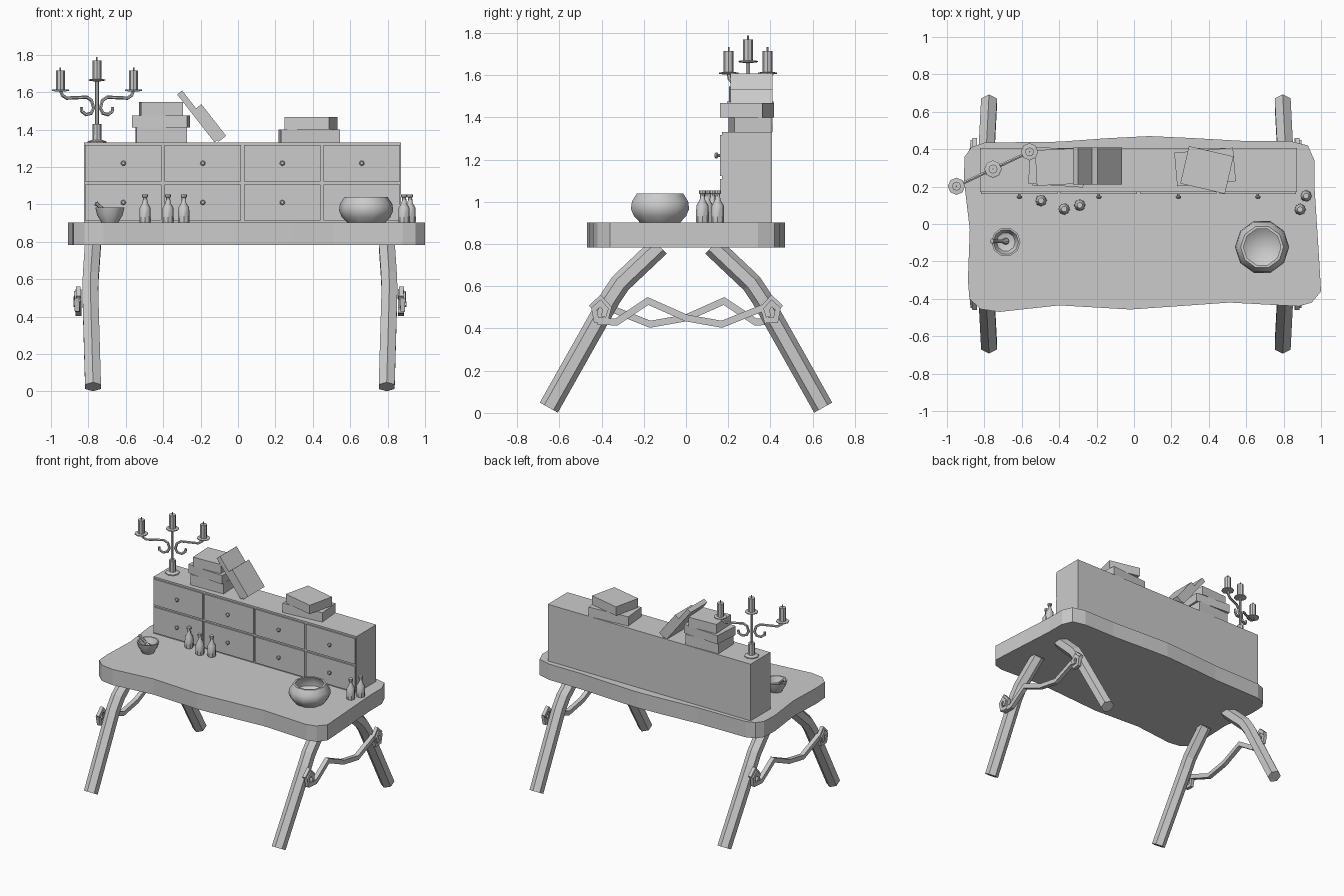
import bpy, bmesh, math
from mathutils import Vector, Matrix

cube = bpy.data.objects.get("Cube")
if cube:
    bpy.data.objects.remove(cube, do_unlink=True)

grey = bpy.data.materials.new("plain_grey")
grey.use_nodes = True
grey.diffuse_color = (0.6, 0.6, 0.6, 1)
grey.node_tree.nodes["Principled BSDF"].inputs["Base Color"].default_value = (0.6, 0.6, 0.6, 1)


def add_mesh(name, bm, smooth=False):
    bmesh.ops.recalc_face_normals(bm, faces=bm.faces)
    mesh = bpy.data.meshes.new(name)
    bm.to_mesh(mesh)
    bm.free()
    mesh.materials.append(grey)
    obj = bpy.data.objects.new(name, mesh)
    bpy.context.collection.objects.link(obj)
    if smooth:
        bpy.ops.object.select_all(action="DESELECT")
        obj.select_set(True)
        bpy.context.view_layer.objects.active = obj
        bpy.ops.object.shade_smooth_by_angle(angle=math.radians(40))
    return obj


def box(name, center, size, turn=0, tilt=0):
    bm = bmesh.new()
    place = (Matrix.Translation(center) @ Matrix.Rotation(math.radians(turn), 4, "Z")
             @ Matrix.Rotation(math.radians(tilt), 4, "Y") @ Matrix.Diagonal((*size, 1)))
    bmesh.ops.create_cube(bm, size=1, matrix=place)
    return add_mesh(name, bm)


def lathe(name, profile, place, sides=10, smooth=True):
    """Spin a (radius, height) profile round its axis; place is a point or a matrix."""
    bm = bmesh.new()
    verts = [bm.verts.new((r, 0, z)) for r, z in profile]
    edges = [bm.edges.new(pair) for pair in zip(verts, verts[1:])]
    bmesh.ops.spin(bm, geom=verts + edges, cent=(0, 0, 0), axis=(0, 0, 1),
                   angle=math.tau, steps=sides, use_duplicate=False)
    bmesh.ops.remove_doubles(bm, verts=bm.verts, dist=0.0005)
    matrix = place if isinstance(place, Matrix) else Matrix.Translation(place)
    bm.transform(matrix)
    return add_mesh(name, bm, smooth)


def tube(name, points, radius, sides=6, side_axis=(1, 0, 0)):
    """Sweep a polygon along a planar path with mitred corners."""
    bm = bmesh.new()
    pts = [Vector(p) for p in points]
    side = Vector(side_axis).normalized()
    rings = []
    for i, p in enumerate(pts):
        before = (p - pts[i - 1]).normalized() if i else (pts[1] - p).normalized()
        after = (pts[i + 1] - p).normalized() if i < len(pts) - 1 else before
        along = (before + after).normalized()
        out = along.cross(side).normalized() / max(0.6, along.dot(before))
        rings.append([bm.verts.new(p + radius * (side * math.cos(a) + out * math.sin(a)))
                      for a in [math.tau * (k + 0.5) / sides for k in range(sides)]])
    for low, high in zip(rings, rings[1:]):
        for k in range(sides):
            n = (k + 1) % sides
            bm.faces.new((low[k], low[n], high[n], high[k]))
    bm.faces.new(rings[0])
    bm.faces.new(rings[-1])
    return add_mesh(name, bm)


# Wavy slab table top
TOP, UNDER = 0.902, 0.783
outline = [(-.91, .24), (-.905, .36), (-.87, .41), (-.8, .435), (-.4, .44), (-.15, .458),
           (.08, .47), (.3, .46), (.57, .445), (.83, .445), (.93, .42), (.965, .34), (.965, .2),
           (.99, -.19), (1, -.36), (.95, -.42), (.88, -.44), (.51, -.42), (.3, -.435),
           (-.02, -.457), (-.4, -.435), (-.72, -.47), (-.82, -.455), (-.88, -.4),
           (-.888, -.3), (-.878, -.03)]
bm = bmesh.new()
face = bm.faces.new([bm.verts.new((x, y, UNDER)) for x, y in outline])
slab = bmesh.ops.extrude_face_region(bm, geom=[face])
bmesh.ops.translate(bm, vec=(0, 0, TOP - UNDER),
                    verts=[v for v in slab["geom"] if isinstance(v, bmesh.types.BMVert)])
add_mesh("table_top", bm)

# Bent legs, knots and zigzag stretchers
leg_path = [(.785, .65, .025), (.8, .36, .54), (.797, .31, .615), (.785, .125, .79)]
zigzag = [(-.42, .435), (-.33, .43), (-.18, .53), (0, .45), (.17, .42), (.37, .5)]
for sx, side in ((-1, "right"), (1, "left")):
    for sy, end in ((-1, "front"), (1, "back")):
        tube(f"{end}_{side}_leg", [(sx * x + .01, sy * y, z) for x, y, z in leg_path], .049)
        knot = []
        for i in range(9):
            a = math.tau * i / 5 + 0.3
            r = .06 - .004 * i
            knot.append((sx * (.862 + .002 * i) + .01, sy * (.405 + .8 * r * math.cos(a)),
                         .48 + 1.1 * r * math.sin(a)))
        tube(f"{end}_{side}_knot", knot, .018, 4)
    tube(f"{side}_stretcher", [(sx * .862 + .01, sx * y, z) for y, z in zigzag], .023, 4)

# Drawer cabinet
box("cabinet", (.023, .289, 1.116), (1.695, .236, .428))
knob = [(0, 0), (.007, 0), (.007, .01), (.014, .014), (.014, .021), (.008, .027), (0, .027)]
for column in range(4):
    for z in (1.22, 1.01):
        x = -.613 + .425 * column
        box("drawer_front", (x, .167, z), (.41, .014, .195))
        lathe("drawer_knob", knob, Matrix.Translation((x, .162, z))
              @ Matrix.Rotation(math.pi / 2, 4, "X"), 8)

# Books: stacked and leaning
books = [((-.41, .305, 1.37), (.27, .19, .08), 2, 0),
         ((-.412, .305, 1.443), (.295, .2, .066), -4, 0),
         ((-.412, .305, 1.511), (.225, .19, .07), 3, 0),
         ((.38, .305, 1.365), (.315, .18, .07), 5, 0),
         ((.39, .289, 1.434), (.245, .205, .067), -13, 0),
         ((-.212, .31, 1.47), (.325, .2, .034), 0, 52),
         ((-.15, .31, 1.435), (.215, .2, .052), 0, 52)]
for center, size, turn, tilt in books:
    box("book", center, size, turn, tilt)

# Bottles
bottle = [(0, 0), (.029, 0), (.031, .01), (.029, .08), (.013, .107), (.011, .135),
          (.016, .137), (.016, .152), (0, .152)]
for x, y in ((-.497, .125), (-.374, .08), (-.29, .1), (.92, .15), (.888, .078)):
    lathe("bottle", bottle, (x, y, TOP), 8)

# Large round bowl
bowl = [(0, 0), (.1, 0), (.13, .03), (.145, .065), (.14, .1), (.115, .138), (.1, .138),
        (.12, .1), (.12, .065), (.08, .03), (0, .02)]
lathe("large_bowl", bowl, (.685, -.123, TOP))

# Mortar and pestle
mortar = [(0, 0), (.045, 0), (.05, .01), (.068, .04), (.078, .08), (.068, .08), (.05, .035), (0, .02)]
lathe("mortar", mortar, (-.685, -.096, TOP))
pestle = [(0, 0), (.016, .004), (.018, .018), (.009, .04), (.01, .1), (.014, .11), (0, .116)]
lathe("pestle", pestle, Matrix.Translation((-.675, -.092, .935))
      @ Matrix.Rotation(math.radians(-50), 4, "Y"), 8)

# Candelabra
middle = Vector((-.754, .294, 0))
reach = Vector((.195, .092, 0)).normalized()
across = Vector((-reach.y, reach.x, 0))
lathe("candelabra_foot", [(0, 1.328), (.05, 1.328), (.05, 1.337), (.025, 1.345), (.023, 1.43), (0, 1.43)],
      middle, 8)
lathe("candelabra_stem", [(0, 1.42), (.01, 1.42), (.01, 1.66), (0, 1.66)], middle, 6)
arm = [(.216, 1.61), (.205, 1.583), (.18, 1.568), (.06, 1.573), (.032, 1.555), (.02, 1.515),
       (.035, 1.487), (.065, 1.48), (.09, 1.497), (.092, 1.52)]
candle = [(0, 0), (.02, 0), (.046, .004), (.046, .01), (.024, .012), (.024, .112),
          (.004, .112), (.004, .13), (0, .13)]
for step, height in ((-1, 1.603), (0, 1.658), (1, 1.603)):
    lathe("candle_and_plate", candle, middle + reach * .216 * step + Vector((0, 0, height)), 8)
    if step:
        tube("candelabra_arm", [middle + reach * r * step + Vector((0, 0, z)) for r, z in arm],
             .009, 6, across)
